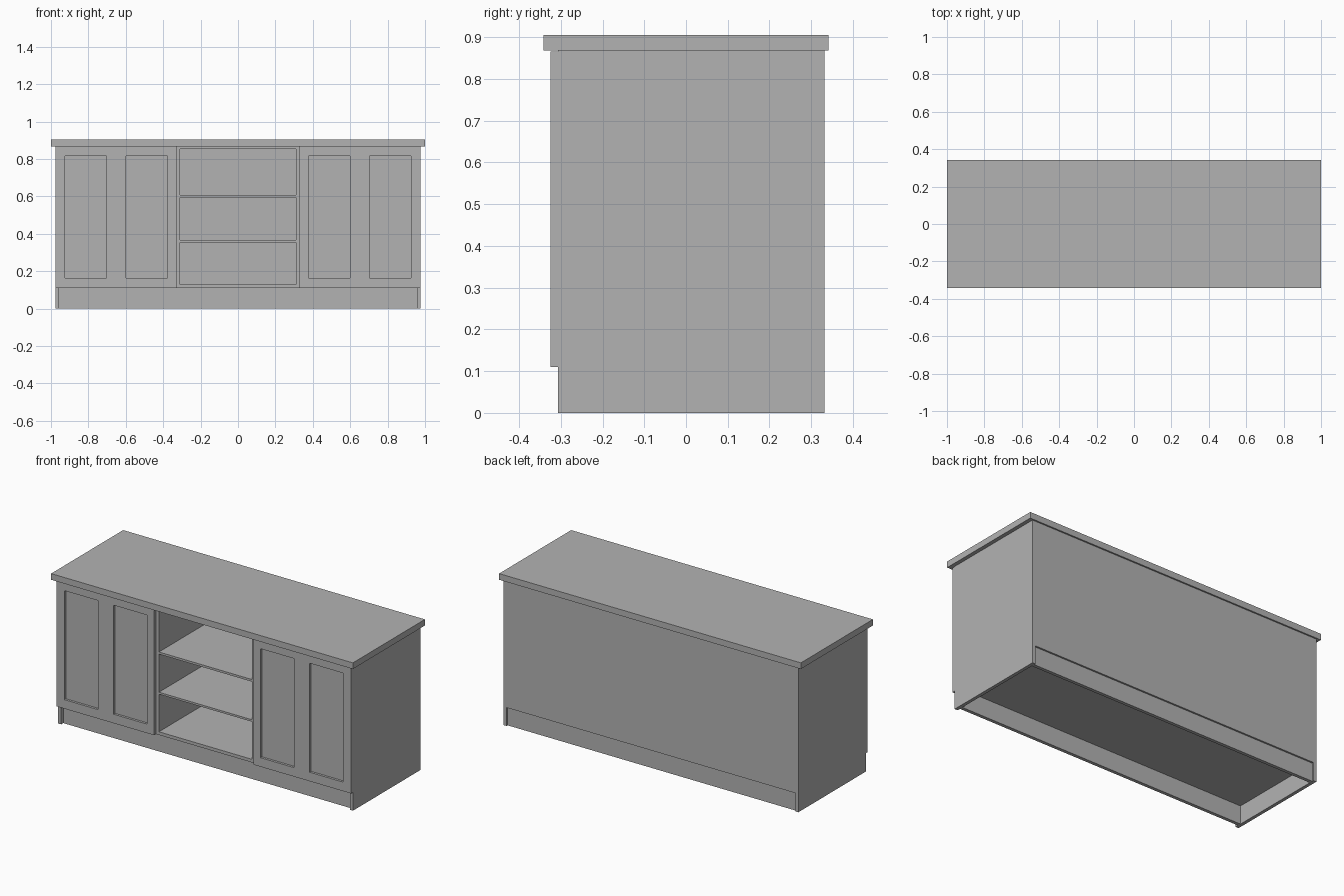
import bpy, bmesh

default = bpy.data.objects.get("Cube")
if default:
    bpy.data.objects.remove(default, do_unlink=True)

GREY = (0.45, 0.45, 0.45, 1)
paint = bpy.data.materials.new("plain grey")
paint.use_nodes = True
paint.diffuse_color = GREY
paint.node_tree.nodes["Principled BSDF"].inputs["Base Color"].default_value = GREY


def box(name, x, y, z):
    """Box spanning the given (low, high) ranges."""
    bm = bmesh.new()
    bmesh.ops.create_cube(bm, size=1)
    for v in bm.verts:
        v.co = [span[0] if c < 0 else span[1] for c, span in zip(v.co, (x, y, z))]
    mesh = bpy.data.meshes.new(name)
    bm.to_mesh(mesh)
    bm.free()
    mesh.materials.append(paint)
    obj = bpy.data.objects.new(name, mesh)
    bpy.context.collection.objects.link(obj)
    return obj


def carve(obj, cuts):
    """Subtract boxes from an object and bake the result."""
    cutters = [box("cutter", *c) for c in cuts]
    for cutter in cutters:
        cutter.hide_render = True
        mod = obj.modifiers.new("cut", "BOOLEAN")
        mod.operation = "DIFFERENCE"
        mod.solver = "EXACT"
        mod.object = cutter
    graph = bpy.context.evaluated_depsgraph_get()
    mesh = bpy.data.meshes.new_from_object(obj.evaluated_get(graph))
    obj.modifiers.clear()
    obj.data = mesh
    for cutter in cutters:
        bpy.data.objects.remove(cutter, do_unlink=True)


HALF = 0.977            # half width of the carcass
FRONT, BACK = -0.307, 0.332
TOP, KICK = 0.868, 0.11
WALL = 0.02
inner = (-HALF + WALL, HALF - WALL)

# Worktop
box("worktop", (-1, 1), (-0.341, 0.341), (TOP, 0.905))

# Carcass: three open shelf bays, recessed kick boards, hollow underside
carcass = box("carcass", (-HALF, HALF), (FRONT, BACK), (0, TOP))
bays = [(0.129, 0.354), (0.366, 0.594), (0.607, 0.854)]
cuts = [((-0.309, 0.309), (-0.4, BACK - WALL), bay) for bay in bays]
cuts += [
    (inner, (-0.4, FRONT + 0.02), (-0.1, KICK)),
    (inner, (BACK - 0.01, 0.4), (-0.1, KICK)),
    (inner, (FRONT + 0.04, BACK - 0.03), (-0.1, KICK)),
]
carve(carcass, cuts)

# Doors: each has two sunken panels
for side, name in ((-1, "right_door"), (1, "left_door")):
    def span(a, b):
        return tuple(sorted((side * a, side * b)))
    door = box(name, span(0.329, HALF), (-0.325, FRONT), (KICK, 0.866))
    carve(door, [(span(a, a + 0.222), (-0.4, -0.311), (0.164, 0.817))
                 for a in (0.376, 0.702)])
